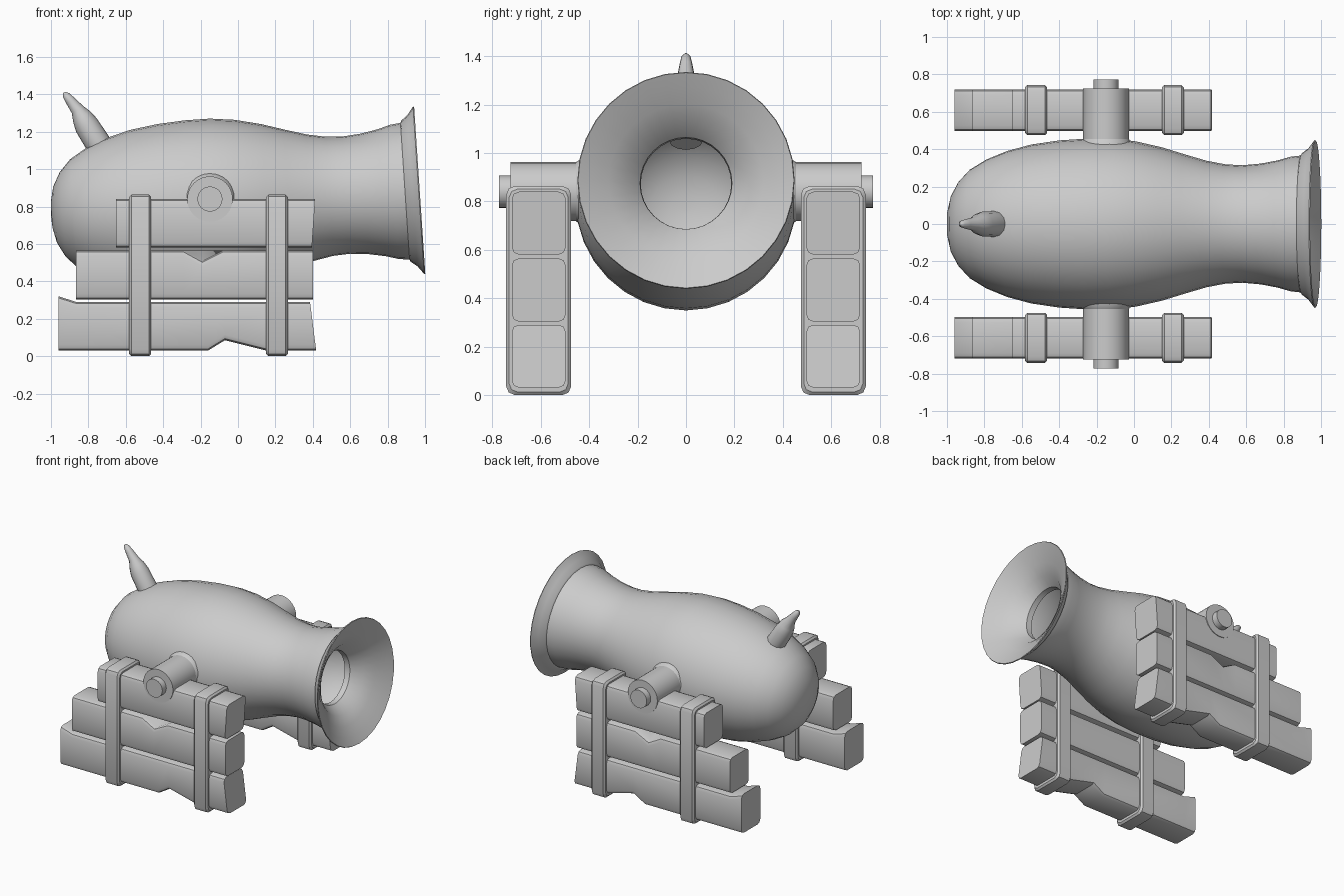
import bpy, bmesh, math
from mathutils import Vector, Matrix

if "Cube" in bpy.data.objects:
    bpy.data.objects.remove(bpy.data.objects["Cube"])


def loft(name, rings, cap_start=True, cap_end=True, angle=30):
    """Skin a list of equal-length point rings."""
    bm = bmesh.new()
    vs = [[bm.verts.new(p) for p in r] for r in rings]
    n = len(vs[0])
    for a, b in zip(vs, vs[1:]):
        for i in range(n):
            j = (i + 1) % n
            bm.faces.new((a[i], a[j], b[j], b[i]))
    if cap_start:
        bm.faces.new(vs[0][::-1])
    if cap_end:
        bm.faces.new(vs[-1])
    if cap_start and cap_end:
        bmesh.ops.recalc_face_normals(bm, faces=bm.faces)
    me = bpy.data.meshes.new(name)
    bm.to_mesh(me)
    bm.free()
    ob = bpy.data.objects.new(name, me)
    bpy.context.collection.objects.link(ob)
    bpy.ops.object.select_all(action='DESELECT')
    bpy.context.view_layer.objects.active = ob
    ob.select_set(True)
    bpy.ops.object.shade_smooth_by_angle(angle=math.radians(angle))
    return ob


def circle(center, axis, r, n):
    q = Vector(axis).normalized().to_track_quat('Z', 'Y')
    return [Vector(center) + q @ Vector((r * math.cos(2 * math.pi * i / n),
            r * math.sin(2 * math.pi * i / n), 0)) for i in range(n)]


# barrel: revolved profile (distance along tilted axis, radius), ending in the bore throat
axis = Vector((0.9978, 0, 0.0668))
origin = Vector((-0.15, 0, 0.812))
profile = [(-0.852, 0.01), (-0.848, 0.07), (-0.83, 0.15), (-0.79, 0.225), (-0.73, 0.29),
           (-0.64, 0.345), (-0.53, 0.39), (-0.4, 0.425), (-0.25, 0.447), (-0.1, 0.457),
           (0.03, 0.457), (0.16, 0.442), (0.3, 0.41), (0.42, 0.373), (0.54, 0.338),
           (0.64, 0.319), (0.73, 0.314), (0.83, 0.323), (0.92, 0.34), (0.99, 0.36),
           (1.045, 0.366), (1.05, 0.378), (1.085, 0.405), (1.118, 0.449), (1.124, 0.446),
           (1.095, 0.39), (1.055, 0.32), (1.01, 0.25), (0.94, 0.19), (0.90, 0.187)]
loft("barrel", [circle(origin + axis * t, axis, r, 32) for t, r in profile], True, False, 35)

# fuse stub on the breech
fuse = [(-0.70, 1.05, 0.07), (-0.75, 1.14, 0.069), (-0.81, 1.235, 0.066), (-0.835, 1.28, 0.054),
        (-0.858, 1.318, 0.036), (-0.895, 1.365, 0.027), (-0.92, 1.397, 0.019), (-0.93, 1.41, 0.006)]
loft("fuse", [circle((x, 0, z), (-0.53, 0, 0.85), r, 12) for x, z, r in fuse], angle=50)


def section(s, xb, xt, lo, hi, hi_out, y0, y1, c):
    """Rounded rectangle cross-section; y0 is the inner side, y1 the outer."""
    pts = []
    k = c * 0.29
    for y, z, dy, dz in ((y0, lo, 1, 1), (y1, lo, -1, 1), (y1, hi_out, -1, -1), (y0, hi, 1, -1)):
        corner = [(y, z + dz * c), (y + dy * k, z + dz * k), (y + dy * c, z)]
        if dy * dz < 0:
            corner.reverse()
        pts += corner
    return [Vector((xb + (xt - xb) * (z - lo) / (hi - lo), s * y, z)) for y, z in pts]


# stations: x at bottom, x at top, low z, high z, high z on the outer face
planks = {
    "bottom_plank": [(-0.96, -0.96, 0.03, 0.32, 0.32), (-0.865, -0.865, 0.03, 0.29, 0.29),
                     (-0.16, -0.16, 0.03, 0.29, 0.29), (-0.07, -0.07, 0.085, 0.29, 0.29),
                     (0.15, 0.15, 0.03, 0.29, 0.29), (0.418, 0.385, 0.03, 0.29, 0.29)],
    "middle_plank": [(-0.865, -0.865, 0.303, 0.565, 0.565), (-0.29, -0.29, 0.303, 0.565, 0.565),
                     (-0.19, -0.19, 0.303, 0.565, 0.51), (-0.08, -0.08, 0.303, 0.565, 0.565),
                     (0.40, 0.40, 0.303, 0.565, 0.565)],
    "top_plank": [(-0.652, -0.652, 0.58, 0.84, 0.84), (0.395, 0.413, 0.58, 0.84, 0.84)],
}

for side, s in (("left", 1), ("right", -1)):
    for name, st in planks.items():
        loft(f"{side}_{name}", [section(s, *a, 0.497, 0.72, 0.03) for a in st])

    # straps around the planks
    for label, x0, x1 in (("rear", -0.582, -0.464), ("front", 0.15, 0.266)):
        rings = [section(s, x, x, d, 0.863 - d, 0.863 - d, 0.475 + d, 0.743 - d, 0.035)
                 for x, d in ((x0, 0.012), (x0 + 0.012, 0), (x1 - 0.012, 0), (x1, 0.012))]
        loft(f"{side}_{label}_strap", rings)

    # stepped trunnion with a flared root
    steps = [(0.36, 0.15), (0.435, 0.135), (0.455, 0.122), (0.725, 0.122), (0.725, 0.067), (0.772, 0.067)]
    loft(f"{side}_trunnion", [circle((-0.15, s * y, 0.84), (0, 1, 0), r, 24) for y, r in steps])
